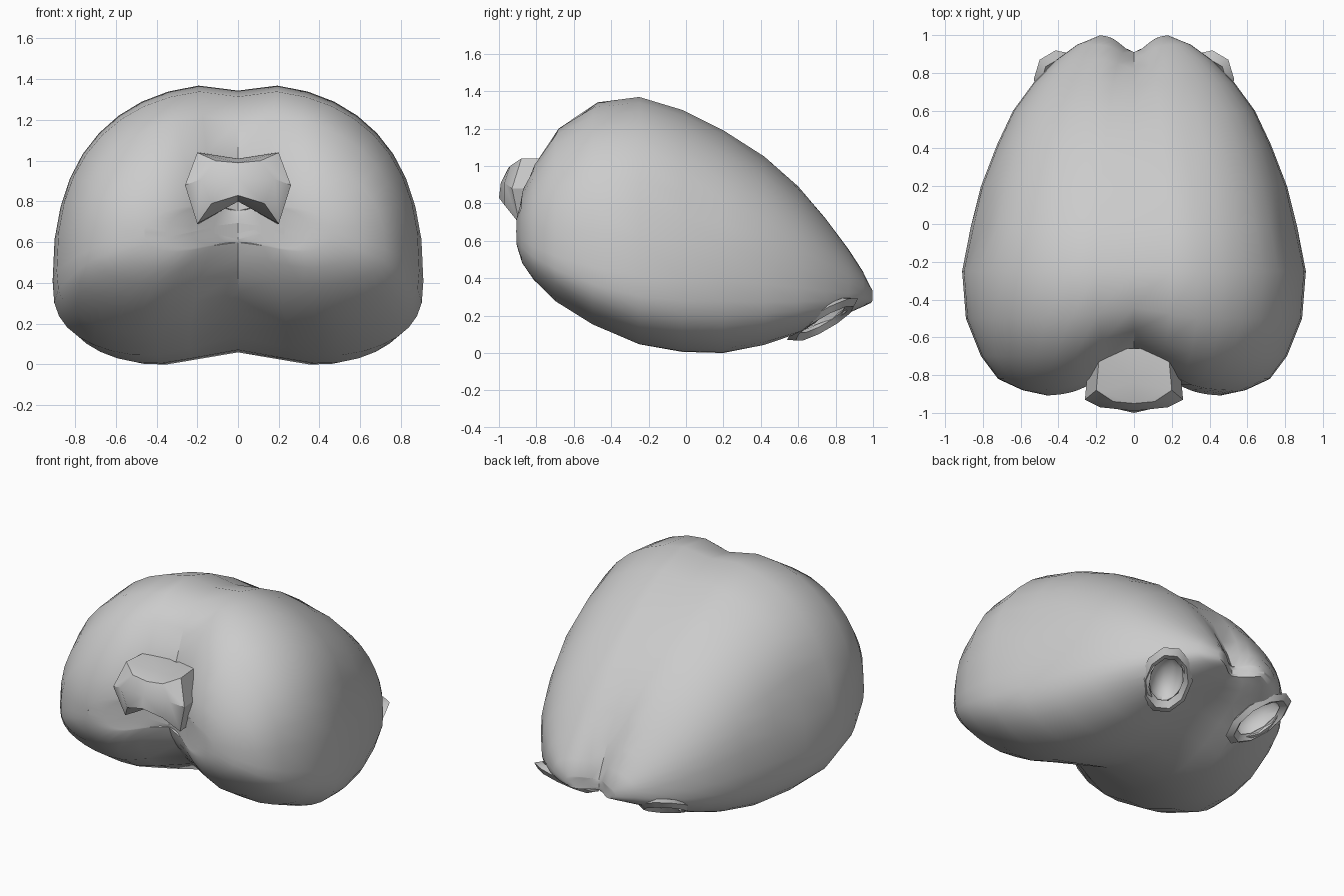
import bpy, bmesh
from math import sin, cos, pi, exp
from mathutils import Vector

if "Cube" in bpy.data.objects:
    bpy.data.objects.remove(bpy.data.objects["Cube"])

grey = bpy.data.materials.new("plain_grey")
grey.use_nodes = True
grey.diffuse_color = (0.6, 0.6, 0.6, 1)
grey.node_tree.nodes["Principled BSDF"].inputs["Base Color"].default_value = grey.diffuse_color


def make_object(name, bm):
    bmesh.ops.remove_doubles(bm, verts=bm.verts, dist=0.0005)
    bmesh.ops.recalc_face_normals(bm, faces=bm.faces)
    mesh = bpy.data.meshes.new(name)
    bm.to_mesh(mesh)
    bm.free()
    mesh.materials.append(grey)
    obj = bpy.data.objects.new(name, mesh)
    bpy.context.collection.objects.link(obj)
    return obj


def activate(obj):
    bpy.ops.object.select_all(action='DESELECT')
    obj.select_set(True)
    bpy.context.view_layer.objects.active = obj


def smooth(obj, angle):
    activate(obj)
    bpy.ops.object.shade_smooth_by_angle(angle=angle)


def ramp(v, start, length):
    return max(0, min(1, (v - start) / length))


def bump(d, radius):
    return exp(-(d / radius) ** 2)


# Body stations along y: y, half width, top, bottom, widest height
STATIONS = [
    (-.91, .46, .80, .53, .66), (-.88, .59, .94, .46, .62),
    (-.82, .72, 1.06, .38, .58), (-.70, .81, 1.24, .26, .53),
    (-.50, .89, 1.36, .13, .47), (-.25, .91, 1.39, .02, .42),
    (-.02, .865, 1.32, -.02, .40), (.20, .81, 1.21, -.03, .40),
    (.42, .725, 1.07, .01, .38), (.60, .64, .91, .07, .36),
    (.75, .53, .74, .13, .34), (.87, .41, .58, .19, .33),
    (.95, .30, .46, .24, .33), (1.0, .18, .37, .27, .32)]
SIDES = 40
# Shallow hollows: centre, radius, depth
HOLLOWS = [((.83, -.02, .78), .14, .03), ((.27, .46, 1.0), .08, .02),
           ((.25, -.35, 1.37), .06, .015)]


def deform(x, y, z, upper):
    """Press the centre furrow, end clefts and hollows into the plain form."""
    a = abs(x)
    front, back = ramp(-y, .35, .5), ramp(y, .7, .3)
    if upper:
        z -= .035 * bump(a, .09)
    else:
        z += (.10 + .06 * ramp(-y, .0, .5)) * bump(a, .3) * (1 - front) * (1 - back)
        z += .08 * bump(a, .25) * front
    y += .19 * front * bump(a, .22) - .09 * back * bump(a, .09)
    p = Vector((x, y, z))
    for centre, radius, depth in HOLLOWS:
        c = Vector((centre[0] if x > 0 else -centre[0], centre[1], centre[2]))
        inward = (Vector((0, 0, .6)) - c).normalized()
        p += inward * depth * bump((p - c).length, radius)
    return p


def section_point(station, i):
    y, w, top, bottom, mid = station
    t = 2 * pi * i / SIDES
    s, c = sin(t), cos(t)
    power = 2 / 2.4 if c >= 0 else 2 / 2.8
    x = w * abs(s) ** power * (1 if s >= 0 else -1)
    if i % (SIDES // 2) == 0:
        x = 0
    height = top - mid if c >= 0 else bottom - mid
    return x, y, mid + height * abs(c) ** power, c >= 0


def add_grid(bm, rows, closed):
    grid = [[bm.verts.new(p) for p in row] for row in rows]
    for lo, hi in zip(grid, grid[1:]):
        n = len(lo)
        for i in range(n if closed else n - 1):
            j = (i + 1) % n
            bm.faces.new((lo[i], lo[j], hi[j], hi[i]))


# Two-lobed body: loft plus gridded end caps that carry the clefts
bm = bmesh.new()
add_grid(bm, [[deform(*section_point(s, i)) for i in range(SIDES)] for s in STATIONS], True)
for s in (STATIONS[0], STATIONS[-1]):
    rows = []
    for i in range(SIDES // 2 + 1):
        x, y, z, upper = section_point(s, i)
        rows.append([deform(x * k / 4, y, z, upper) for k in range(-4, 5)])
    add_grid(bm, rows, False)
bmesh.ops.dissolve_degenerate(bm, dist=0.0005, edges=bm.edges)
lowest = min(v.co.z for v in bm.verts)
bmesh.ops.translate(bm, vec=(0, 0, -lowest), verts=bm.verts)
body = make_object("body", bm)

# Paired sockets underneath at the back, each with a raised rim
for side, name in ((1, "left"), (-1, "right")):
    centre = Vector((side * .36, .73, .18))
    normal = Vector((side * .25, .42, -.85))
    turn = normal.to_track_quat('Z', 'Y')

    bm = bmesh.new()
    bmesh.ops.create_uvsphere(bm, u_segments=10, v_segments=6, radius=1)
    cutter = make_object(name + "_socket_cutter", bm)
    cutter.hide_render = True
    cutter.location = centre
    cutter.scale = (.11, .17, .13)
    cutter.rotation_mode = 'QUATERNION'
    cutter.rotation_quaternion = turn
    bpy.context.view_layer.update()
    cut = body.modifiers.new("socket", 'BOOLEAN')
    cut.operation = 'DIFFERENCE'
    cut.solver = 'EXACT'
    cut.object = cutter
    activate(body)
    bpy.ops.object.modifier_apply(modifier=cut.name)
    bpy.data.objects.remove(cutter)

    bpy.ops.mesh.primitive_torus_add(major_segments=10, minor_segments=4,
                                     major_radius=1, minor_radius=.22)
    rim = bpy.context.object
    rim.name = name + "_socket_rim"
    rim.data.materials.clear()
    rim.data.materials.append(grey)
    rim.location = centre
    rim.scale = (.13, .19, .12)
    rim.rotation_mode = 'QUATERNION'
    rim.rotation_quaternion = turn
    smooth(rim, .5)
smooth(body, .75)

# Arched stub at the front: front face, flared rim, and root inside the body
FRONT = [(0, -.95, .99), (.11, -.94, 1.0), (.18, -.97, .91), (.13, -.97, .79), (0, -1, .83)]
FLARE = [(0, -.84, 1.01), (.2, -.88, 1.04), (.26, -.93, .88), (.2, -.89, .69), (0, -.88, .8)]
ROOT = [(x * .9, -.66, z) for x, y, z in FLARE]
bm = bmesh.new()
add_grid(bm, [[(0, -.99, .91)] * 5, FRONT, FLARE, ROOT], False)
bmesh.ops.dissolve_degenerate(bm, dist=0.0005, edges=bm.edges)
mirrored = bmesh.ops.duplicate(bm, geom=bm.verts[:] + bm.edges[:] + bm.faces[:])["geom"]
for v in mirrored:
    if isinstance(v, bmesh.types.BMVert):
        v.co.x = -v.co.x
smooth(make_object("front_stub", bm), .6)
